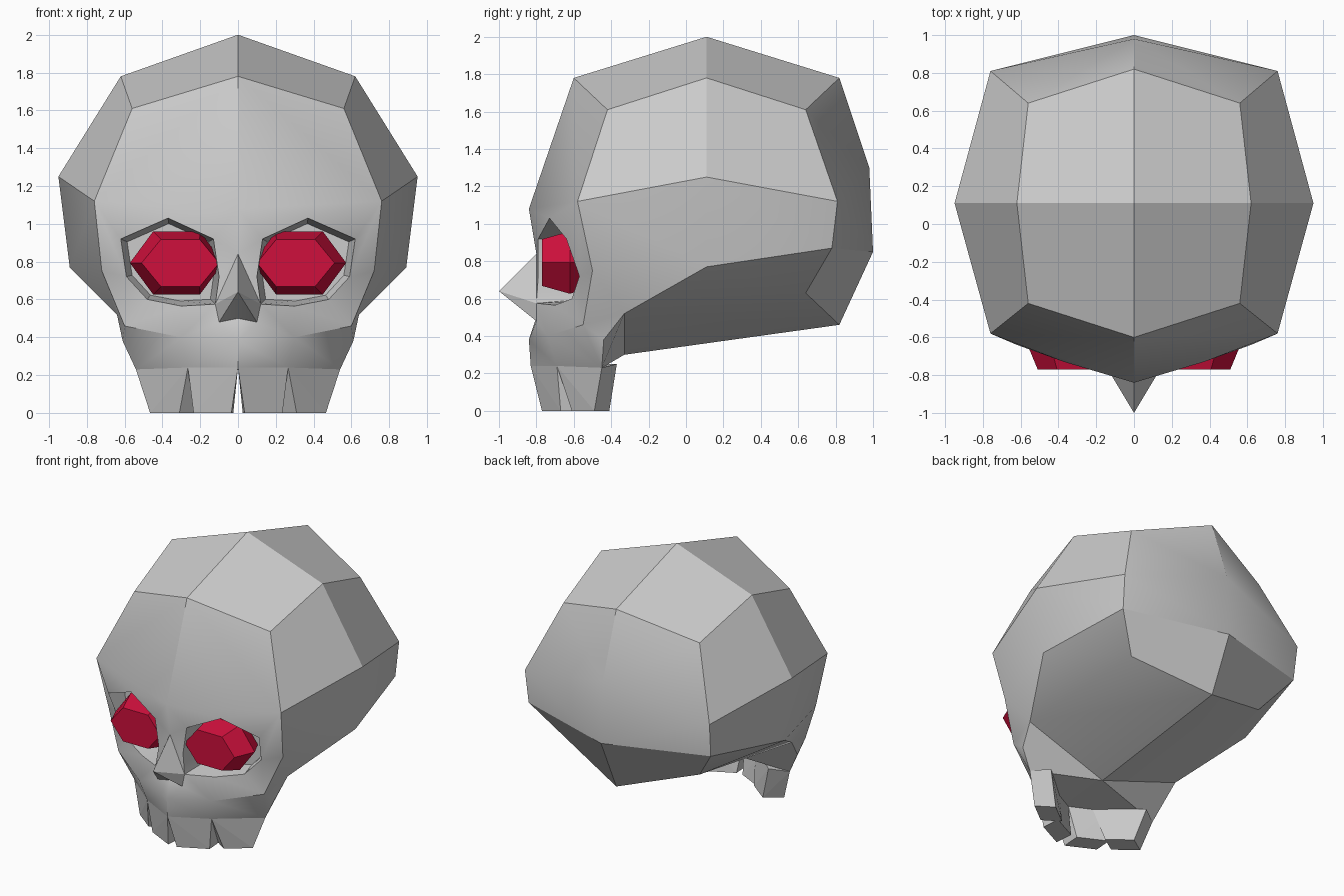
import bpy, bmesh
from math import cos, sin, pi, sqrt
from mathutils import Vector

if "Cube" in bpy.data.objects:
    bpy.data.objects.remove(bpy.data.objects["Cube"])


def finish(name, bm, color=None, smooth=None):
    bmesh.ops.recalc_face_normals(bm, faces=bm.faces[:])
    me = bpy.data.meshes.new(name)
    bm.to_mesh(me)
    bm.free()
    ob = bpy.data.objects.new(name, me)
    bpy.context.collection.objects.link(ob)
    if color:
        mat = bpy.data.materials.new(name)
        mat.diffuse_color = color
        mat.use_nodes = True
        mat.node_tree.nodes["Principled BSDF"].inputs["Base Color"].default_value = mat.diffuse_color
        me.materials.append(mat)
    if smooth:
        bpy.ops.object.select_all(action='DESELECT')
        ob.select_set(True)
        bpy.context.view_layer.objects.active = ob
        bpy.ops.object.shade_smooth_by_angle(angle=smooth)
    return ob


# Right half of the skull, mirrored at the end
bm = bmesh.new()


def pts(coords):
    return [bm.verts.new(c) for c in coords]


def face(*vs):
    bm.faces.new(list(dict.fromkeys(vs)))


def strip(r1, r2):
    for i in range(len(r1) - 1):
        face(r1[i], r1[i + 1], r2[i + 1], r2[i])


# Cranium rows, from front to back
top, bot = pts([(0, .11, 2), (0, -.33, .30)])
r1 = pts([(0, -.6, 1.78), (.56, -.42, 1.61), (.62, .11, 1.78), (.56, .64, 1.61), (0, .82, 1.78)])
r2 = pts([(0, -.84, 1.08), (.76, -.58, 1.12), (.95, .11, 1.25), (.76, .81, 1.12), (0, .98, 1.3)])
r3 = pts([(.72, -.5, .75), (.89, .11, .77), (.75, .78, .87), (0, 1, .85)])
r4 = pts([(.64, -.33, .52), (.56, .64, .63), (0, .82, .46)])
fs = r4[0]
face(top, r1[0], r1[1], r1[2])
face(top, r1[2], r1[3], r1[4])
strip(r1, r2)
strip(r2[1:], r3)
strip(r3, [fs] + r4)
face(fs, r4[1], r4[2], bot)

# Eye socket rim and the recess behind it
rim = pts([(.62, -.64, .92), (.37, -.73, 1.03), (.13, -.79, .92), (.10, -.79, .72),
           (.12, -.8, .575), (.3, -.7, .565), (.48, -.61, .6), (.59, -.57, .72)])
A, B, C, D, E, F, G, H = rim
inner = pts([(.34 + (v.co.x - .34) * .88, -.5, .79 + (v.co.z - .79) * .88) for v in rim])
strip(rim + rim[:1], inner + inner[:1])
face(*inner)

# Brow, cheek, nose and upper jaw
brow, temple, cheek = r2[0], r2[1], r3[0]
bridge, tip, nostril, cavity = pts([(0, -.8, .84), (0, -1, .64), (.1, -.8, .48), (0, -.8, .5)])
j0, j1, j2, low = pts([(0, -.84, .38), (.3, -.74, .4), (.61, -.44, .38), (.6, -.55, .46)])
t0, t1, t2 = pts([(0, -.83, .24), (.265, -.69, .24), (.54, -.45, .23)])
for f in [(brow, temple, A, B), (brow, B, C, bridge), (temple, cheek, H, A),
          (bridge, C, D, E), (bridge, E, tip), (tip, E, nostril),
          (tip, nostril, cavity), (nostril, j0, cavity),
          (E, F, j1, nostril), (nostril, j1, j0), (F, G, low, j1),
          (H, cheek, low, G), (cheek, fs, low), (low, fs, j2),
          (j0, j1, t1, t0), (j1, low, t2, t1), (low, j2, t2),
          (t0, t1, t2, bot), (t2, j2, fs, bot)]:
    face(*f)
bmesh.ops.mirror(bm, geom=bm.verts[:] + bm.edges[:] + bm.faces[:], axis='X', merge_dist=.001)
bmesh.ops.remove_doubles(bm, verts=bm.verts[:], dist=.001)
finish("skull", bm, smooth=pi / 6)

# Teeth: tapered blocks, front edge at the top and at the bottom
bites = [((0, -.83, .24), (.265, -.69, .24), (.035, -.77, 0), (.235, -.67, 0)),
         ((.265, -.69, .24), (.54, -.45, .23), (.31, -.61, 0), (.465, -.49, 0))]
for side, sx in (("right", 1), ("left", -1)):
    for label, bite in zip(("inner", "outer"), bites):
        bm = bmesh.new()
        for x, y, z in bite:
            back = .14 if label == "inner" else .08
            inset = .01 if label == "inner" else .12
            bm.verts.new((sx * x, y, z))
            bm.verts.new((sx * max(x - inset, 0), y + back, z + (.02 if z else 0)))
        bmesh.ops.convex_hull(bm, input=bm.verts[:])
        finish(f"{label}_tooth_{side}", bm)

    # Eye: six-sided cut gem
    bm = bmesh.new()
    rings = []
    for cx, y, rx, rz in [(.305, -.77, .205, .125), (.325, -.62, .247, .167), (.32, -.51, .2, .13)]:
        rings.append([bm.verts.new((sx * (cx + rx * cos(k * pi / 3)), y,
                                    .793 + rz * sin(k * pi / 3) * 2 / sqrt(3))) for k in range(6)])
    for a, b in zip(rings, rings[1:]):
        for k in range(6):
            bm.faces.new((a[k], a[(k + 1) % 6], b[(k + 1) % 6], b[k]))
    bm.faces.new(rings[0])
    bm.faces.new(rings[-1])
    finish(f"eye_gem_{side}", bm, (.62, .005, .045, 1))
